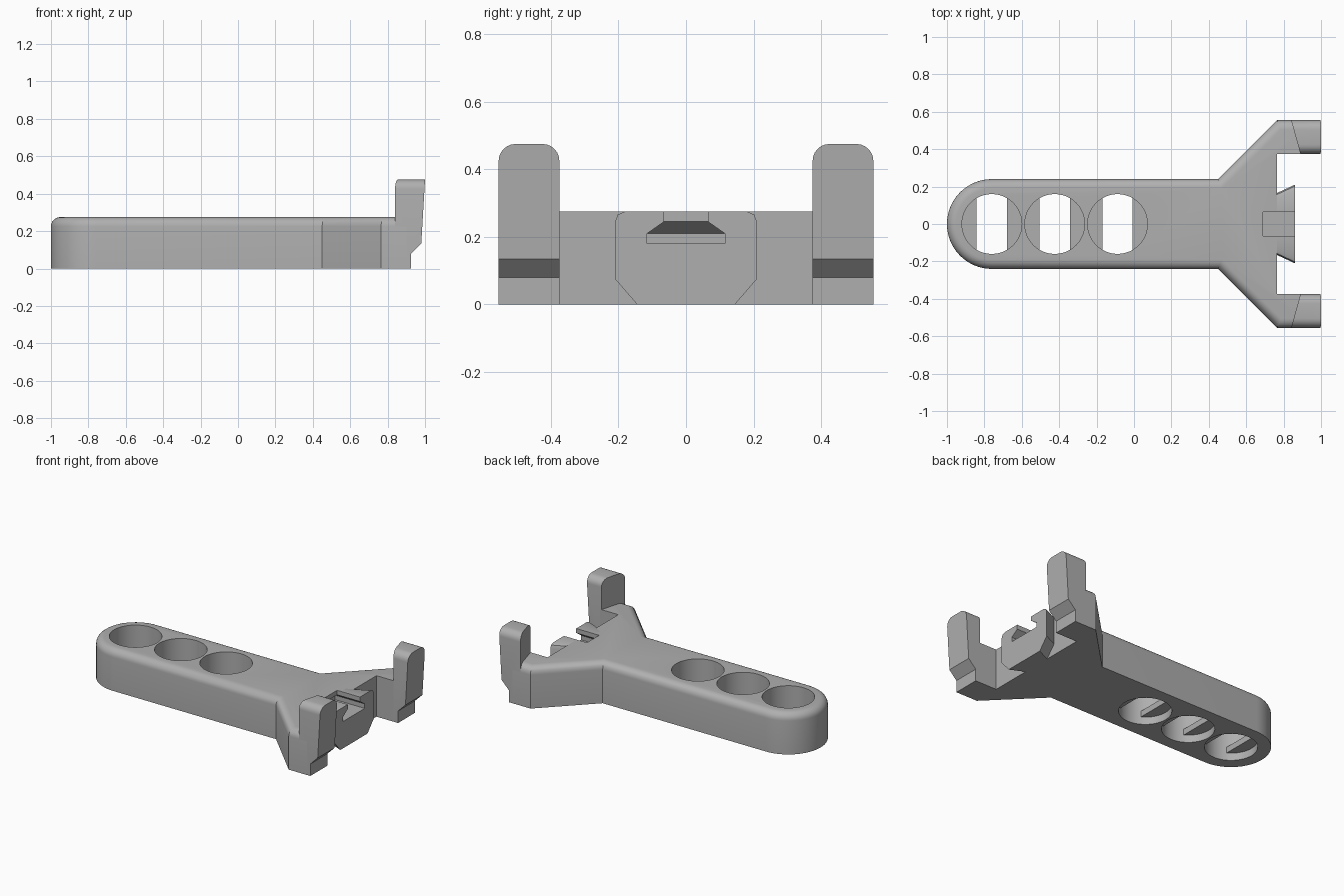
import bpy, bmesh, math

cube = bpy.data.objects.get("Cube")
if cube:
    bpy.data.objects.remove(cube, do_unlink=True)

grey = bpy.data.materials.new("plain grey")
grey.use_nodes = True
colour = (0.43, 0.43, 0.43, 1)
grey.diffuse_color = colour
grey.node_tree.nodes["Principled BSDF"].inputs["Base Color"].default_value = colour

TOP = 0.275


def loft(name, rings, bevel_rule=None, radius=0.05):
    """Skin matching closed rings, cap both ends and round the chosen edges."""
    bm = bmesh.new()
    loops = [[bm.verts.new(p) for p in ring] for ring in rings]
    n = len(loops[0])
    for a, b in zip(loops, loops[1:]):
        for i in range(n):
            j = (i + 1) % n
            bm.faces.new((a[i], a[j], b[j], b[i]))
    bm.faces.new(loops[0][::-1])
    bm.faces.new(loops[-1])
    bmesh.ops.recalc_face_normals(bm, faces=bm.faces)
    if bevel_rule:
        edges = [e for e in bm.edges if bevel_rule(*[v.co for v in e.verts])]
        bmesh.ops.bevel(bm, geom=edges, offset=radius, segments=6,
                        profile=0.5, affect='EDGES')
    mesh = bpy.data.meshes.new(name)
    bm.to_mesh(mesh)
    bm.free()
    mesh.materials.append(grey)
    obj = bpy.data.objects.new(name, mesh)
    bpy.context.collection.objects.link(obj)
    return obj


def prism(name, outline, z0, z1, **kw):
    return loft(name, [[(x, y, z) for x, y in outline] for z in (z0, z1)], **kw)


def arc(cx, radius, start, end, steps):
    angles = [math.radians(start + (end - start) * i / steps) for i in range(steps + 1)]
    return [(cx + radius * math.cos(a), radius * math.sin(a)) for a in angles]


def cut(target, cutter):
    mod = target.modifiers.new("cut", 'BOOLEAN')
    mod.operation = 'DIFFERENCE'
    mod.solver = 'EXACT'
    mod.object = cutter
    bpy.context.view_layer.objects.active = target
    bpy.ops.object.modifier_apply(modifier=mod.name)


# Handle flaring into a forked head, with a rounded upper rim
half = [(0.45, 0.24), (0.765, 0.555), (0.9, 0.555), (0.9, 0.375), (0.765, 0.375)]
outline = (arc(-0.76, 0.24, 270, 90, 32) + half + [(x, -y) for x, y in half[::-1]])


def outer_rim(a, b):
    return min(a.z, b.z) > TOP - 0.01 and not any(
        v.x > 0.76 and abs(v.y) < 0.4 for v in (a, b))


body = prism("body", outline, 0, TOP, bevel_rule=outer_rim)

# Upright prongs with skewed backs and undercut feet
for side, label in ((1, "left"), (-1, "right")):
    rings = []
    for y, back in ((0.375, 0.89), (0.555, 0.84)):
        profile = [(back, 0), (0.925, 0), (0.925, 0.08), (0.98, 0.135),
                   (1.0, 0.475), (back, 0.475)]
        rings.append([(x, side * y, z) for x, z in profile])
    loft(label + "_prong", rings, radius=0.05,
         bevel_rule=lambda a, b: min(a.z, b.z) > 0.47 and abs(a.y - b.y) < 0.01)

# Dovetail tab between the prongs
rings = []
for x, w in ((0.72, 0.145), (0.86, 0.21)):
    right = [(w - 0.065, 0), (w, 0.075), (w, 0.245), (w - 0.008, 0.266), (w - 0.03, TOP)]
    rings.append([(x, y, z) for y, z in right + [(-y, z) for y, z in right[::-1]]])
tab = loft("dovetail_tab", rings)

# Undercut slot through the tab into the head
levels = [(0.18, 0.64, 0.115), (0.21, 0.64, 0.115), (0.245, 0.69, 0.065), (0.3, 0.69, 0.065)]
slot = loft("slot_cutter", [[(x, -w, z), (0.9, -w, z), (0.9, w, z), (x, w, z)]
                            for z, x, w in levels])
cut(body, slot)
cut(tab, slot)
bpy.data.objects.remove(slot, do_unlink=True)

# Three round holes, each narrowed near the bottom by two ledges
for i in range(3):
    cx = -0.76 + 0.336 * i
    hole = prism("hole_cutter", arc(cx, 0.16, 0, 352.5, 47), -0.1, 0.4)
    cut(body, hole)
    bpy.data.objects.remove(hole, do_unlink=True)
    for turn in (0, 180):
        prism("hole_ledge", arc(cx, 0.162, turn - 60, turn + 60, 16), 0.05, 0.09)

# Smooth the curved walls while keeping corners crisp
bpy.ops.object.select_all(action='DESELECT')
for obj in bpy.context.collection.objects:
    if obj.type == 'MESH' and grey.name in obj.data.materials:
        obj.select_set(True)
bpy.context.view_layer.objects.active = body
bpy.ops.object.shade_smooth_by_angle(angle=math.radians(30))
